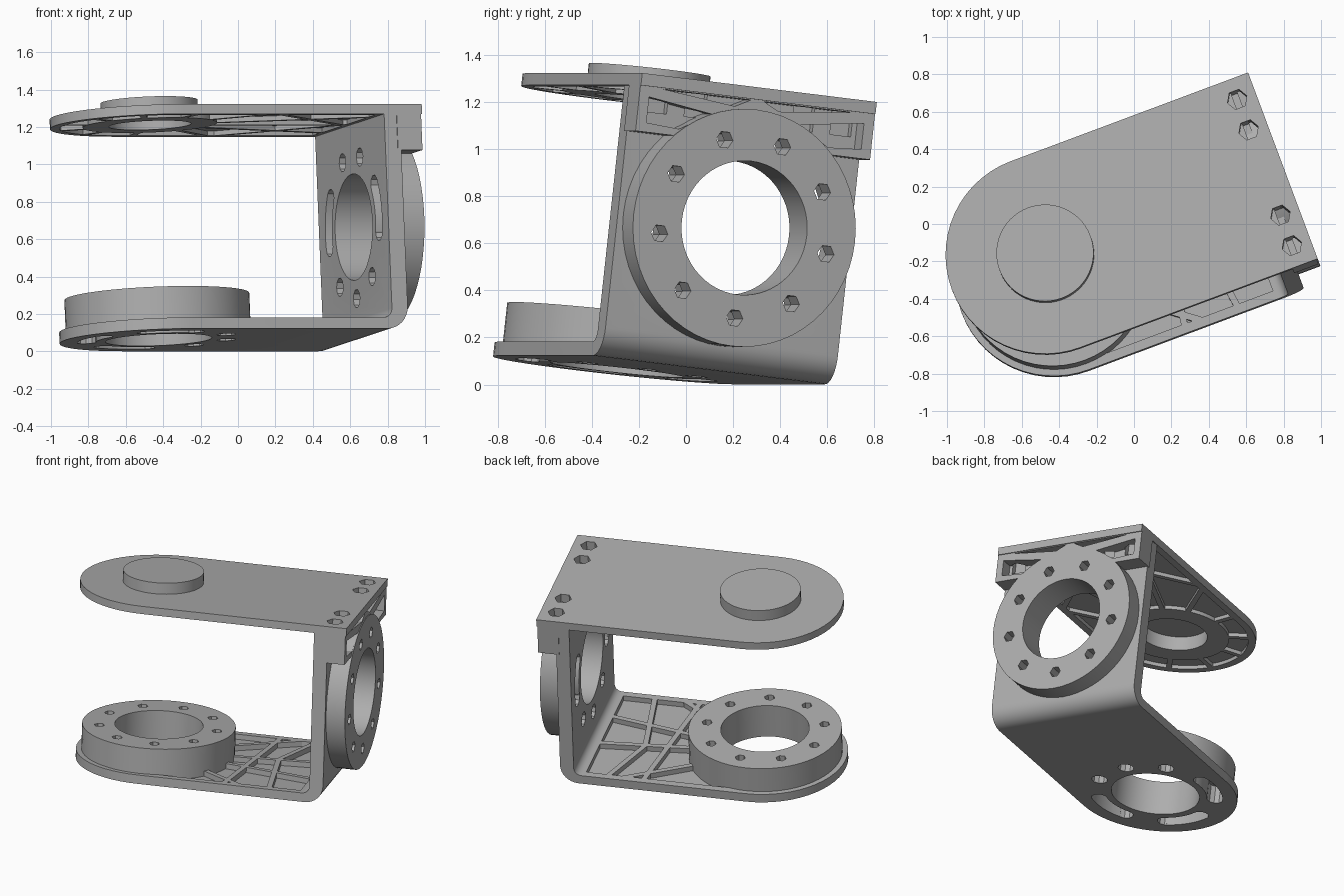
import bpy, bmesh
from math import sin, cos, radians, pi
from mathutils import Matrix, Vector

cube = bpy.data.objects.get("Cube")
if cube:
    bpy.data.objects.remove(cube, do_unlink=True)

# One metal colour
grey = bpy.data.materials.new("machined grey")
grey.use_nodes = True
tone = (0.42, 0.42, 0.42, 1)
grey.diffuse_color = tone
grey.node_tree.nodes["Principled BSDF"].inputs["Base Color"].default_value = tone

# Main dimensions in the bracket's own frame (u along arm, v across, w up)
HUB, HALF, END = -0.5, 0.535, 0.855
WALL_IN, WALL_OUT, FLOOR = 0.64, 0.73, 0.06
RING_R, BORE_R, BOLT_R = 0.505, 0.285, 0.385
EYE = 0.607
PLATE_LO, PLATE_HI = 1.155, 1.207

# Frame: swung about z and rolled slightly about the arm
swing, roll = radians(20.5), radians(-6.6)
turn = Matrix.Rotation(swing, 4, 'Z') @ Matrix.Rotation(roll, 4, 'X')
shift = Matrix.Rotation(swing, 4, 'Z') @ Vector((0, -0.125, 0.062))
PLACE = Matrix.Translation(shift) @ turn


def prism(name, pts, lo, hi, axis='w'):
    """Extrude a flat outline along one axis of the bracket frame."""
    place = {'u': lambda a, b, t: (t, a, b),
             'v': lambda a, b, t: (a, t, b),
             'w': lambda a, b, t: (a, b, t)}[axis]
    bm = bmesh.new()
    low = [bm.verts.new(place(a, b, lo)) for a, b in pts]
    high = [bm.verts.new(place(a, b, hi)) for a, b in pts]
    bm.faces.new(low)
    bm.faces.new(high)
    n = len(pts)
    for i in range(n):
        j = (i + 1) % n
        bm.faces.new((low[i], low[j], high[j], high[i]))
    bmesh.ops.recalc_face_normals(bm, faces=bm.faces)
    mesh = bpy.data.meshes.new(name)
    bm.to_mesh(mesh)
    bm.free()
    mesh.materials.append(grey)
    ob = bpy.data.objects.new(name, mesh)
    bpy.context.collection.objects.link(ob)
    return ob


def arc(ca, cb, r, start, end, n):
    return [(ca + r * cos(radians(start + (end - start) * i / n)),
             cb + r * sin(radians(start + (end - start) * i / n))) for i in range(n + 1)]


def circle(ca, cb, r, n=56):
    return arc(ca, cb, r, 0, 360, n)[:-1]


def slot(ca, cb, start, end):
    return (arc(ca, cb, BOLT_R + 0.05, start, end, 8)
            + arc(ca, cb, BOLT_R - 0.05, end, start, 8))


def stadium(r, end):
    return arc(HUB, 0, r, 90, 270, 28) + [(end, -r), (end, r)]


def rib(a, b, width=0.035):
    a, b = Vector(a), Vector(b)
    d = (b - a).normalized() * width / 2
    side = Vector((-d.y, d.x))
    return [tuple(p) for p in (a + side, a - side, b - side, b + side)]


def combine(ob, tools, operation='DIFFERENCE'):
    """Apply booleans to the mesh for good."""
    for tool in tools:
        mod = ob.modifiers.new("cut", 'BOOLEAN')
        mod.operation, mod.solver, mod.object = operation, 'EXACT', tool
    bpy.context.view_layer.update()
    graph = bpy.context.evaluated_depsgraph_get()
    mesh = bpy.data.meshes.new_from_object(ob.evaluated_get(graph))
    ob.modifiers.clear()
    ob.data = mesh


def discard(tools):
    for tool in tools:
        bpy.data.objects.remove(tool, do_unlink=True)


def mirrored(pts):
    return [(-a, b) for a, b in pts]


# L-shaped bracket: bent sheet trimmed to a round end
bend = ([(-1.1, 0), (WALL_OUT - 0.12, 0)]
        + arc(WALL_OUT - 0.12, 0.12, 0.12, -90, 0, 8)[1:]
        + [(WALL_OUT, PLATE_LO), (WALL_IN, PLATE_LO)]
        + arc(WALL_IN - 0.05, FLOOR + 0.05, 0.05, 0, -90, 5)
        + [(-1.1, FLOOR)])
bracket = prism("bent_bracket", bend, -HALF, HALF, 'v')
trim = prism("trim", stadium(HALF - 0.005, 1), -0.5, 2)
combine(bracket, [trim], 'INTERSECT')

# Ribbed pockets in the bracket floor
floor_pocket = prism("floor_pocket", [(-0.4, -0.48), (0.57, -0.48), (0.57, 0.48), (-0.4, 0.48)], 0.025, 0.3)
floor_ribs = [prism("rib", rib(a, b), -0.1, 0.5) for a, b in (
    ((HUB, 0), (0.7, 0.12)), ((HUB, 0), (0.7, -0.25)), ((HUB, 0), (0.5, 0.6)),
    ((HUB, 0), (0.3, -0.6)), ((0.05, -0.6), (0.2, 0.6)), ((0.38, -0.6), (0.28, 0.08)),
    ((0.28, 0.08), (0.46, 0.6)))]
combine(floor_pocket, floor_ribs)

# Bearing rings on the floor and on the wall
floor_ring = prism("floor_ring", circle(HUB, 0, RING_R - 0.01), 0.02, 0.233)
wall_ring = prism("wall_ring", circle(0, EYE, RING_R), WALL_IN + 0.03, END, 'u')

# Bores, bolt holes and curved slots shared by rings and bracket
floor_cuts = [prism("bore", circle(HUB, 0, BORE_R), -0.2, 0.5)]
wall_cuts = [prism("bore", circle(0, EYE, BORE_R), 0.3, 1.2, 'u')]
for k in range(9):
    a = radians(40 * k)
    floor_cuts.append(prism("bolt", circle(HUB + BOLT_R * cos(a), BOLT_R * sin(a), 0.034, 6), -0.2, 0.5))
    floor_cuts.append(prism("sink", circle(HUB + BOLT_R * cos(a), BOLT_R * sin(a), 0.052, 10), -0.2, 0.12))
    a -= pi / 2
    wall_cuts.append(prism("bolt", circle(BOLT_R * cos(a), EYE + BOLT_R * sin(a), 0.038, 6), 0.3, 1.2, 'u'))
    wall_cuts.append(prism("sink", circle(BOLT_R * cos(a), EYE + BOLT_R * sin(a), 0.05, 10), 0.3, 0.75, 'u'))
for start in (80, 160, 240):
    floor_cuts.append(prism("slot", slot(HUB, 0, start, start + 40), -0.2, 0.12))
for start in (-10, 150):
    wall_cuts.append(prism("slot", slot(0, EYE, start, start + 40), 0.3, 0.75, 'u'))

combine(bracket, [floor_pocket] + floor_cuts + wall_cuts)
combine(floor_ring, floor_cuts)
combine(wall_ring, wall_cuts)

# Gusset block under the plate edge, pocketed either side of diagonal ribs
gusset = prism("gusset_block", [(-HALF, 0.96), (HALF, 0.96), (HALF, PLATE_LO + 0.01), (-HALF, PLATE_LO + 0.01)],
               WALL_OUT - 0.02, END - 0.006, 'u')
pockets = [prism("ring_room", circle(0, EYE, RING_R - 0.01), 0.3, 1.2, 'u')]
for shape in ([(0.49, 1.11), (0.49, 1.0), (0.34, 0.99), (0.2, 1.07)],
              [(0.03, 1.15), (0.43, 1.15), (0.1, 1.115)]):
    for pts in (shape, mirrored(shape)):
        pockets.append(prism("pocket", pts, 0.765, 1.2, 'u'))

# Top plate, hollowed underneath with hub and spokes
plate = prism("top_plate", stadium(HALF, END), PLATE_LO, PLATE_HI)
hollow = prism("hollow", stadium(HALF - 0.05, WALL_IN - 0.03), 1.0, 1.18)
keep = [prism("hub", circle(HUB, 0, 0.36), 0.9, 1.3)]
for angle in (0, 18, -18, 45, -45, 80, -80, 115, -115, 147, -147, 180):
    a = radians(angle)
    keep.append(prism("spoke", rib((HUB, 0), (HUB + 1.4 * cos(a), 1.4 * sin(a))), 0.9, 1.3))
for s in (-1, 1):
    keep.append(prism("brace", rib((-0.05, s * 0.6), (0.7, -s * 0.1)), 0.9, 1.3))
combine(hollow, keep)

# Round boss on the plate, cupped from below
boss = prism("round_boss", circle(HUB, 0, 0.26), PLATE_HI - 0.03, 1.282)
cup = prism("cup", circle(HUB, 0, 0.22), 1.0, 1.25)
screws = [prism("screw", circle(0.75, s * v, 0.055, 6), 1.05, 1.4) for s in (-1, 1) for v in (0.42, 0.245)]
combine(plate, [hollow, cup] + screws)
combine(boss, [cup])
combine(gusset, pockets + screws)

discard([trim, floor_pocket, hollow, cup] + floor_ribs + floor_cuts + wall_cuts + pockets + keep + screws)

# Set every part in place and shade it
bpy.ops.object.select_all(action='DESELECT')
for ob in (bracket, floor_ring, wall_ring, gusset, plate, boss):
    ob.data.transform(PLACE)
    ob.select_set(True)
bpy.context.view_layer.objects.active = bracket
bpy.ops.object.shade_smooth_by_angle(angle=radians(25))
